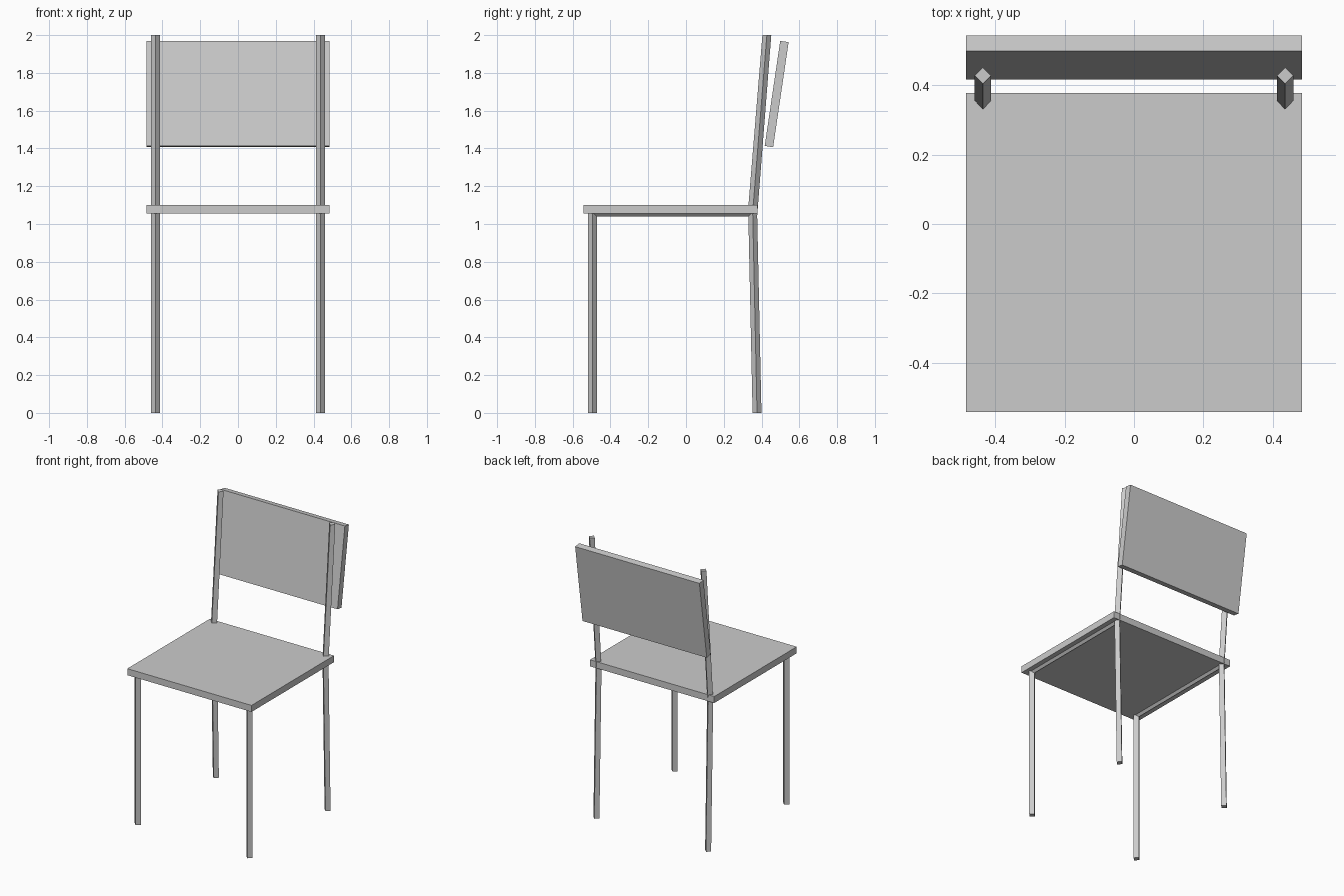
import bpy, bmesh, math

if "Cube" in bpy.data.objects:
    bpy.data.objects.remove(bpy.data.objects["Cube"])

R = 0.0235  # half diagonal of the square tubing


def box(name, loc, size, rot_x=0.0):
    bpy.ops.mesh.primitive_cube_add(size=1, location=loc, rotation=(rot_x, 0, 0))
    ob = bpy.context.object
    ob.name = name
    ob.scale = size
    bpy.ops.object.transform_apply(location=False, rotation=True, scale=True)
    return ob


def tube(name, x, path):
    """Diamond tube in a plane of constant x; path = (y, z, side_y, side_z)."""
    bm = bmesh.new()
    rings = []
    for y, z, sy, sz in path:
        rings.append([bm.verts.new(p) for p in (
            (x + R, y, z), (x, y + sy * R, z + sz * R),
            (x - R, y, z), (x, y - sy * R, z - sz * R))])
    for a, b in zip(rings, rings[1:]):
        for i in range(4):
            j = (i + 1) % 4
            bm.faces.new((a[i], a[j], b[j], b[i]))
    bm.faces.new(rings[0][::-1])
    bm.faces.new(rings[-1])
    bmesh.ops.recalc_face_normals(bm, faces=bm.faces)
    me = bpy.data.meshes.new(name)
    bm.to_mesh(me)
    bm.free()
    ob = bpy.data.objects.new(name, me)
    bpy.context.collection.objects.link(ob)


# seat board and leaning backrest panel
box("seat", (0, -0.082, 1.078), (0.97, 0.92, 0.046))
box("backrest", (0, 0.48, 1.688), (0.97, 0.045, 0.562), math.radians(-8.4))

# bent side frames (front leg, seat rail, back post) and rear legs
for side, x in (("left", -0.436), ("right", 0.436)):
    tube(side + "_frame", x, [(-0.495, 0, 1, 0), (-0.495, 1.063, 1, -1),
                              (0.353, 1.063, 1, -1), (0.428, 2.0, 1, 0)])
    tube(side + "_rear_leg", x, [(0.376, 0, 1, 0), (0.353, 1.063, 1, 0)])
